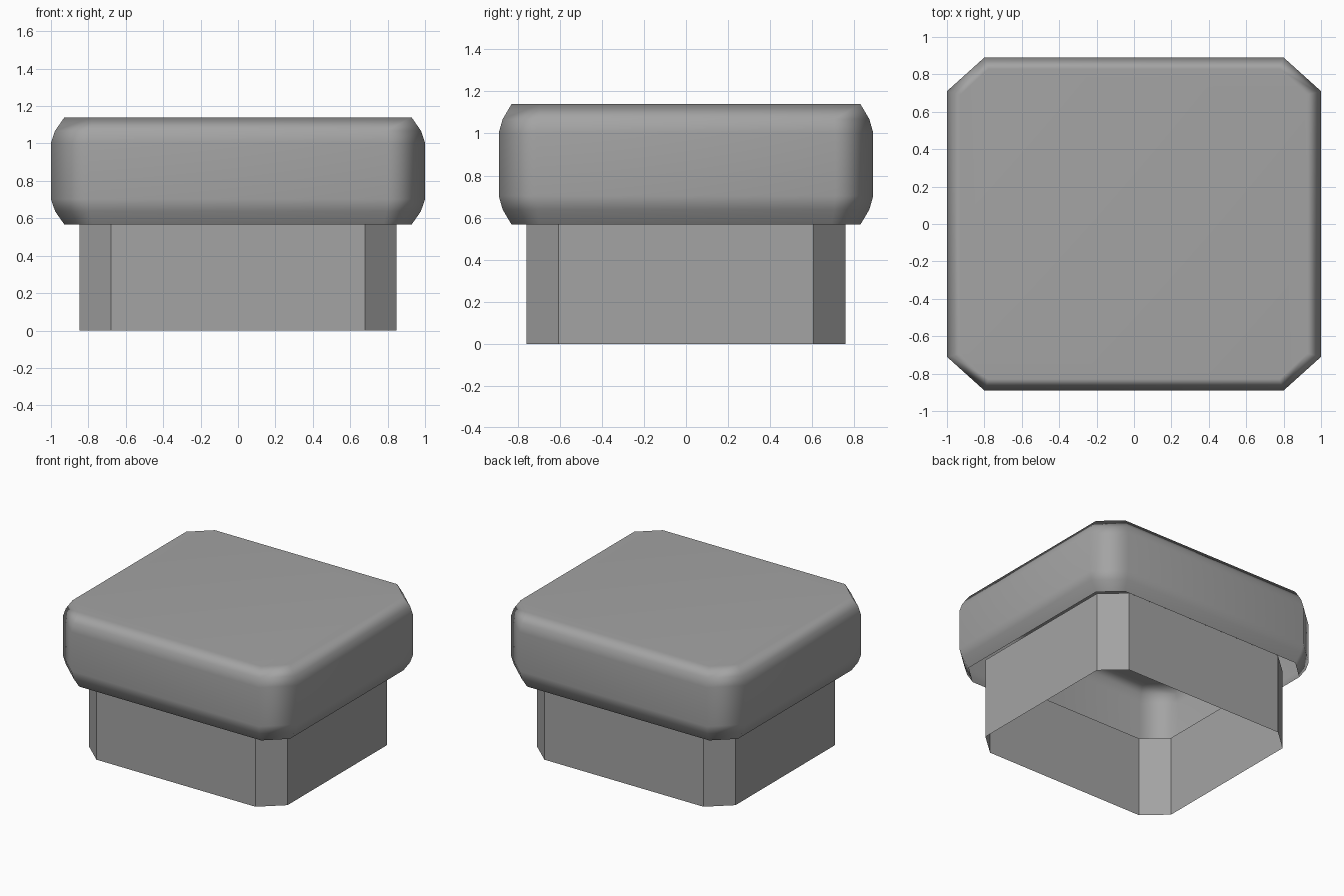
import bpy, bmesh

old = bpy.data.objects.get("Cube")
if old:
    bpy.data.objects.remove(old, do_unlink=True)

grey = bpy.data.materials.new("plain grey")
grey.use_nodes = True
colour = (0.37, 0.37, 0.37, 1)
grey.diffuse_color = colour
grey.node_tree.nodes["Principled BSDF"].inputs["Base Color"].default_value = colour


def octagon(hx, hy, cx, cy):
    """Rectangle with cut corners, counter-clockwise from above."""
    return [(hx, cy - hy), (hx, hy - cy), (hx - cx, hy), (cx - hx, hy),
            (-hx, hy - cy), (-hx, cy - hy), (cx - hx, -hy), (hx - cx, -hy)]


def loft(name, rings, top=False):
    """Open shell through (z, half x, half y, cut x, cut y) rings."""
    bm = bmesh.new()
    loops = [[bm.verts.new((x, y, r[0])) for x, y in octagon(*r[1:])] for r in rings]
    for low, high in zip(loops, loops[1:]):
        for i in range(8):
            j = (i + 1) % 8
            bm.faces.new((low[i], low[j], high[j], high[i]))
    if top:
        bm.faces.new(loops[-1])
    mesh = bpy.data.meshes.new(name)
    bm.to_mesh(mesh)
    bm.free()
    mesh.materials.append(grey)
    obj = bpy.data.objects.new(name, mesh)
    bpy.context.collection.objects.link(obj)
    return obj


# Hollow skirt, open at both ends and tucked up into the cap
loft("skirt", [(z, 0.848, 0.757, 0.168, 0.15) for z in (0, 0.62)])

# Rounded cap: closed top, open underside, same rounding above and below
middle, profile = 0.853, [(0.287, 0.072), (0.215, 0.022), (0.15, 0)]
half = [(h, 1 - t, 0.89 - 0.85 * t, 0.2 - 0.7 * t, 0.18 - 0.6 * t) for h, t in profile]
rings = [(middle - h, *r) for h, *r in half] + [(middle + h, *r) for h, *r in reversed(half)]
cap = loft("cap", rings, top=True)
for face in cap.data.polygons:
    face.use_smooth = True
weighted = cap.modifiers.new("soft shading", "WEIGHTED_NORMAL")
weighted.weight = 50
